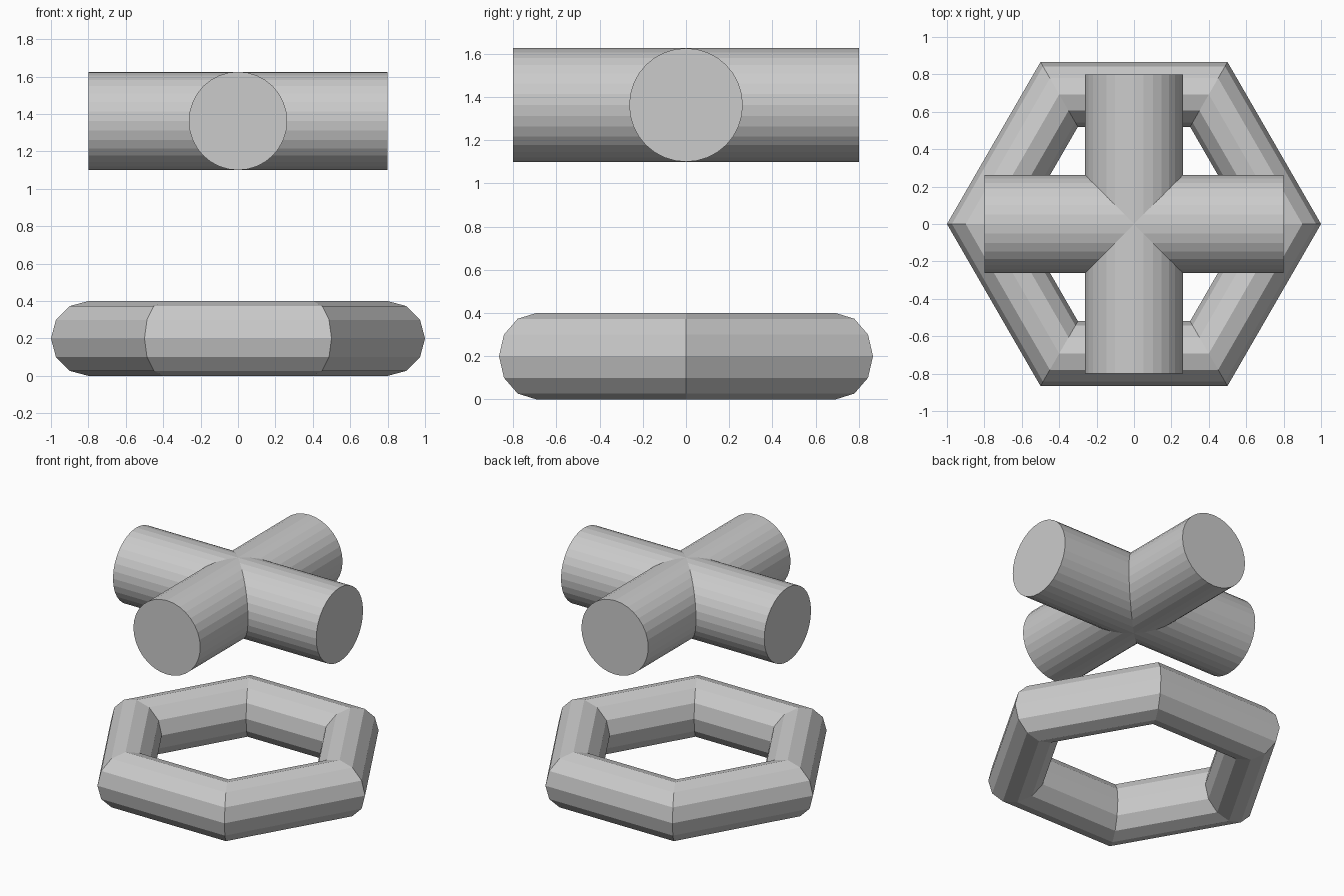
import bpy
from math import pi

if "Cube" in bpy.data.objects:
    bpy.data.objects.remove(bpy.data.objects["Cube"])

# Low-poly hexagonal ring resting on the ground
bpy.ops.mesh.primitive_torus_add(major_segments=6, minor_segments=12,
                                 major_radius=0.8, minor_radius=0.2,
                                 location=(0, 0, 0.2))
bpy.context.object.name = "hex_ring"


# Two equal round bars crossing above the ring
def bar(name, rotation):
    bpy.ops.mesh.primitive_cylinder_add(vertices=32, radius=0.263, depth=1.6,
                                        location=(0, 0, 1.363), rotation=rotation)
    bpy.context.object.name = name


bar("cross_bar_x", (0, pi / 2, 0))
bar("cross_bar_y", (pi / 2, 0, 0))
